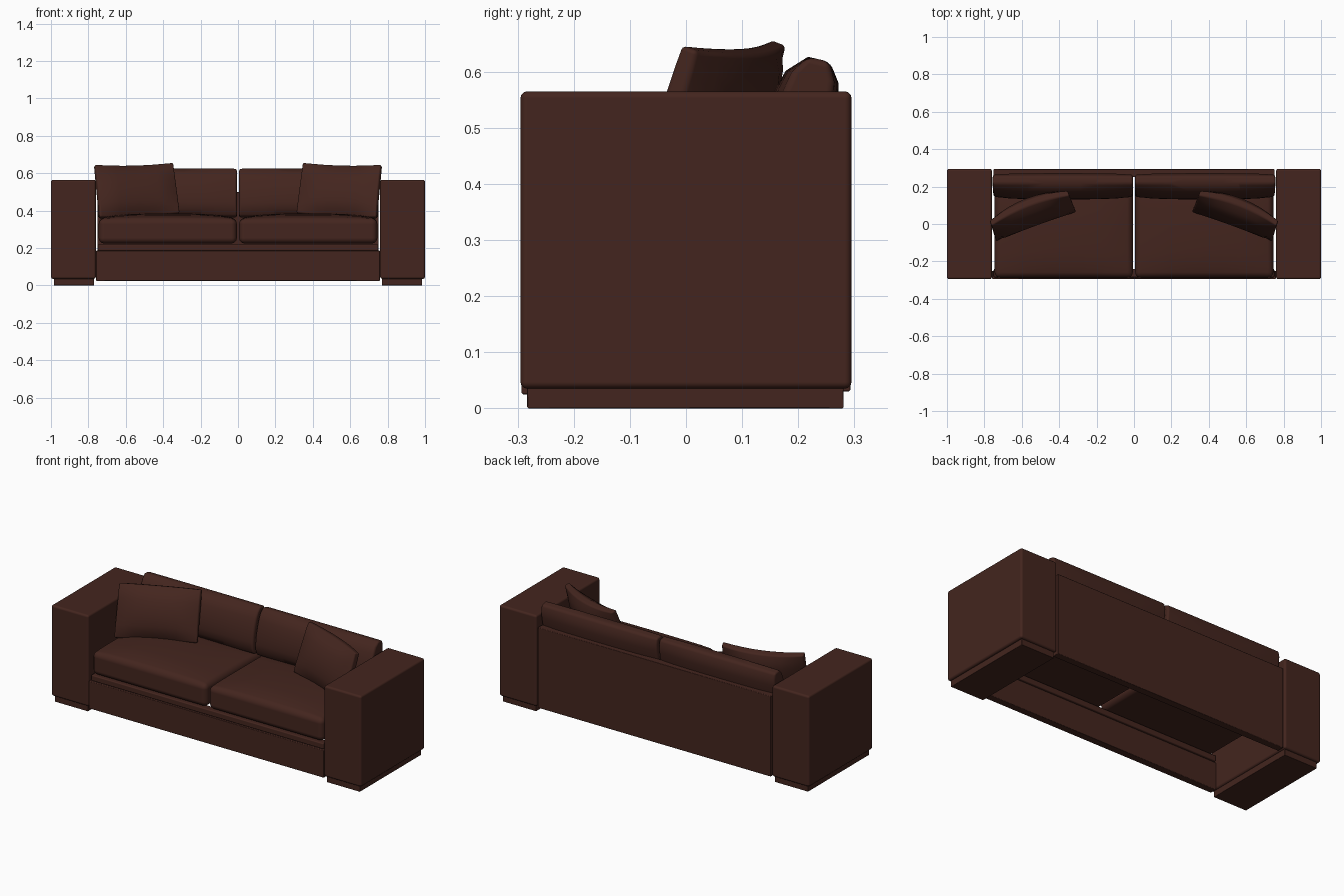
import bpy, bmesh
from mathutils import Vector

if "Cube" in bpy.data.objects:
    bpy.data.objects.remove(bpy.data.objects["Cube"])

leather = bpy.data.materials.new("brown_leather")
leather.diffuse_color = (0.057, 0.0185, 0.013, 1)
leather.use_nodes = True
leather.node_tree.nodes["Principled BSDF"].inputs["Base Color"].default_value = leather.diffuse_color


def finish(bm, name, bevel, segments, mirror):
    """Turn a bmesh into a named object with soft edges, optionally mirrored in x."""
    bmesh.ops.recalc_face_normals(bm, faces=bm.faces)
    me = bpy.data.meshes.new(name)
    bm.to_mesh(me)
    bm.free()
    me.materials.append(leather)
    for p in me.polygons:
        p.use_smooth = True
    ob = bpy.data.objects.new(name, me)
    bpy.context.collection.objects.link(ob)
    b = ob.modifiers.new("soft_edges", 'BEVEL')
    b.width, b.segments = bevel, segments
    b.limit_method, b.angle_limit = 'ANGLE', 0.8
    b.harden_normals = True
    if mirror:
        m = ob.modifiers.new("other_side", 'MIRROR')
        m.use_mirror_merge = False
    return ob


def box(name, lo, hi, bevel=0.003, segments=1, mirror=False):
    """Box between two opposite corners."""
    lo, hi = Vector(lo), Vector(hi)
    bm = bmesh.new()
    bmesh.ops.create_cube(bm, size=1)
    for v in bm.verts:
        v.co = (lo + hi) / 2 + v.co * (hi - lo)
    return finish(bm, name, bevel, segments, mirror)


def cushion(name, corners, edge, front, back, bevel, power=1.0, ends=1.0, bow=0.0, n=8):
    """Stuffed cushion on a four-cornered mid-plane: edge is the half thickness
    at the rim, front and back are the extra bulges at the middle, ends is how
    much the bulge fades sideways, bow bends the whole cushion backwards."""
    bl, br, tr, tl = [Vector(c) for c in corners]
    normal = (br - bl).cross(tl - bl).normalized()
    bm = bmesh.new()
    sides = []
    for sign, bulge in ((1, front), (-1, back)):
        rows = []
        for j in range(n + 1):
            t = j / n
            row = []
            for i in range(n + 1):
                s = i / n
                p = bl.lerp(br, s).lerp(tl.lerp(tr, s), t)
                p -= normal * bow * 4 * s * (1 - s)
                puff = (4 * t * (1 - t)) ** power
                puff *= 1 - ends + ends * (4 * s * (1 - s)) ** power
                row.append(bm.verts.new(p + normal * sign * (edge + bulge * puff)))
            rows.append(row)
        for j in range(n):
            for i in range(n):
                bm.faces.new((rows[j][i], rows[j][i + 1], rows[j + 1][i + 1], rows[j + 1][i]))
        sides.append(rows)
    # Rim strip joining both faces
    loop = ([(0, i) for i in range(n)] + [(j, n) for j in range(n)]
            + [(n, i) for i in range(n, 0, -1)] + [(j, 0) for j in range(n, 0, -1)])
    a, b = sides
    for (j, i), (q, p) in zip(loop, loop[1:] + loop[:1]):
        bm.faces.new((a[j][i], a[q][p], b[q][p], b[j][i]))
    return finish(bm, name, bevel, 3, True)


# Arms on recessed plinths
box("arms", (0.76, -0.295, 0.035), (1.0, 0.295, 0.565), 0.012, 3, True)
box("arm_plinths", (0.77, -0.283, 0), (0.985, 0.281, 0.04), 0.002, 1, True)

# Frame: front panel with a thin rail above, back panel (open underneath)
box("front_panel", (-0.759, -0.293, 0.025), (0.759, -0.25, 0.186))
box("front_rail", (-0.75, -0.285, 0.186), (0.75, -0.24, 0.22), 0.006, 2)
box("back_panel", (-0.752, 0.25, 0.03), (0.752, 0.293, 0.5))

# Seat cushions
cushion("seat_cushions",
        [(0.006, -0.288, 0.291), (0.745, -0.288, 0.291),
         (0.745, 0.245, 0.291), (0.006, 0.245, 0.291)],
        0.067, 0.028, 0.0, 0.03, 0.5)

# Leaning back cushions, fuller at the bottom and middle than at the rim
cushion("back_cushions",
        [(0.006, 0.178, 0.365), (0.75, 0.178, 0.365),
         (0.756, 0.237, 0.622), (0.006, 0.237, 0.622)],
        0.02, 0.05, 0.035, 0.012, 0.5, 0.35)

# Throw pillows turned towards the middle
cushion("throw_pillows",
        [(0.315, 0.075, 0.385), (0.74, -0.08, 0.362),
         (0.767, 0.005, 0.642), (0.35, 0.165, 0.652)],
        0.016, 0.055, 0.04, 0.008, 0.6, 1.0, 0.03)
